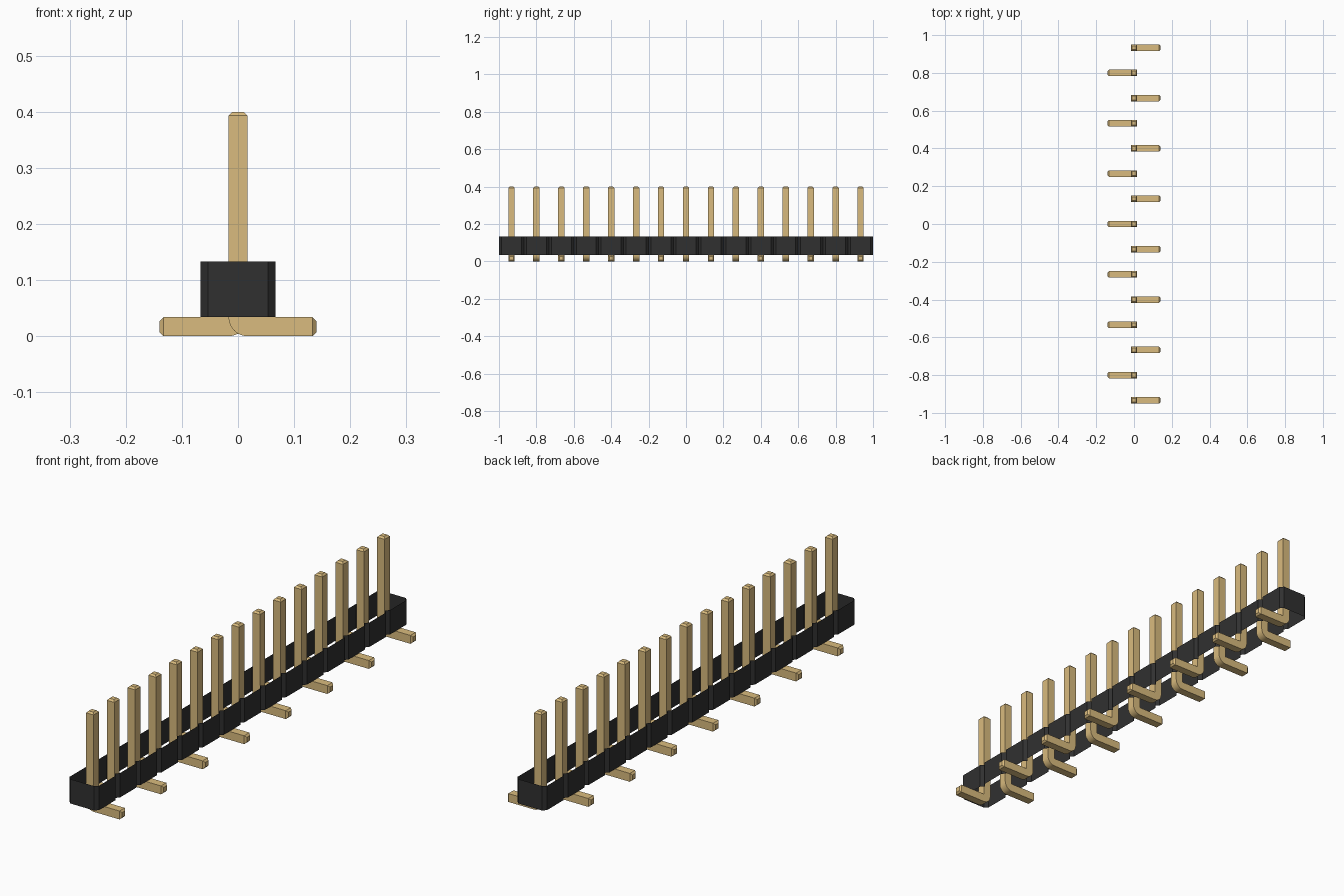
import bpy, bmesh, math

cube = bpy.data.objects.get("Cube")
if cube:
    bpy.data.objects.remove(cube)

COUNT = 15
PITCH = 2 / COUNT
HALF = PITCH / 2
CHAMFER = 0.0135
BASE, TOP = 0.034, 0.133
W = 0.017          # half thickness of a pin
TIP = 0.007        # bevel at pin ends


def material(name, rgb):
    m = bpy.data.materials.new(name)
    m.use_nodes = True
    color = (*rgb, 1)
    m.diffuse_color = color
    m.node_tree.nodes["Principled BSDF"].inputs["Base Color"].default_value = color
    return m


def add_object(name, bm, mat):
    mesh = bpy.data.meshes.new(name)
    bm.to_mesh(mesh)
    bm.free()
    mesh.materials.append(mat)
    obj = bpy.data.objects.new(name, mesh)
    bpy.context.collection.objects.link(obj)
    return obj


gold = material("gold metal", (0.70, 0.50, 0.21))
black = material("black plastic", (0.03, 0.03, 0.03))

# Housing: open-ended wall loop, chamfered at every pitch boundary
side = []
for i in range(COUNT):
    y = -1 + i * PITCH
    side += [(HALF - CHAMFER, y), (HALF, y + CHAMFER), (HALF, y + PITCH - CHAMFER)]
side.append((HALF - CHAMFER, 1))
outline = side + [(-x, y) for x, y in reversed(side)]
bm = bmesh.new()
low = [bm.verts.new((x, y, BASE)) for x, y in outline]
high = [bm.verts.new((x, y, TOP)) for x, y in outline]
for i in range(len(outline)):
    j = (i + 1) % len(outline)
    bm.faces.new((low[i], low[j], high[j], high[i]))
add_object("housing_walls", bm, black)

# Pin: square section swept down the post, round the bend and along the foot.
# Each section is (outer point, inner point, half depth).
s = W - TIP
sections = [((-s, 0.4), (s, 0.4), s), ((-W, 0.4 - TIP), (W, 0.4 - TIP), W)]
for k in range(7):
    a = math.pi + k * math.pi / 12
    sections.append(((W + 2 * W * math.cos(a), BASE + 2 * W * math.sin(a)), (W, BASE), W))
sections += [((0.14 - TIP, 0), (0.14 - TIP, BASE), W),
             ((0.14, TIP), (0.14, BASE - TIP), s)]


def make_pin(name, y, direction):
    bm = bmesh.new()
    rings = []
    for outer, inner, d in sections:
        corners = [(outer, -d), (inner, -d), (inner, d), (outer, d)]
        rings.append([bm.verts.new((p[0] * direction, y + dy, p[1])) for p, dy in corners])
    for a, b in zip(rings, rings[1:]):
        for i in range(4):
            j = (i + 1) % 4
            bm.faces.new((a[i], a[j], b[j], b[i]))
    bm.faces.new(rings[0])
    bm.faces.new(rings[-1])
    # the bend shares one inner corner, so merge its repeated points
    bmesh.ops.remove_doubles(bm, verts=bm.verts, dist=0.0001)
    bmesh.ops.recalc_face_normals(bm, faces=bm.faces)
    return add_object(name, bm, gold)


# Feet alternate sides along the row
bpy.ops.object.select_all(action="DESELECT")
for i in range(COUNT):
    pin = make_pin(f"pin_{i + 1}", -1 + HALF + i * PITCH, 1 if i % 2 == 0 else -1)
    pin.select_set(True)
    bpy.context.view_layer.objects.active = pin
bpy.ops.object.shade_smooth_by_angle(angle=math.radians(25))
